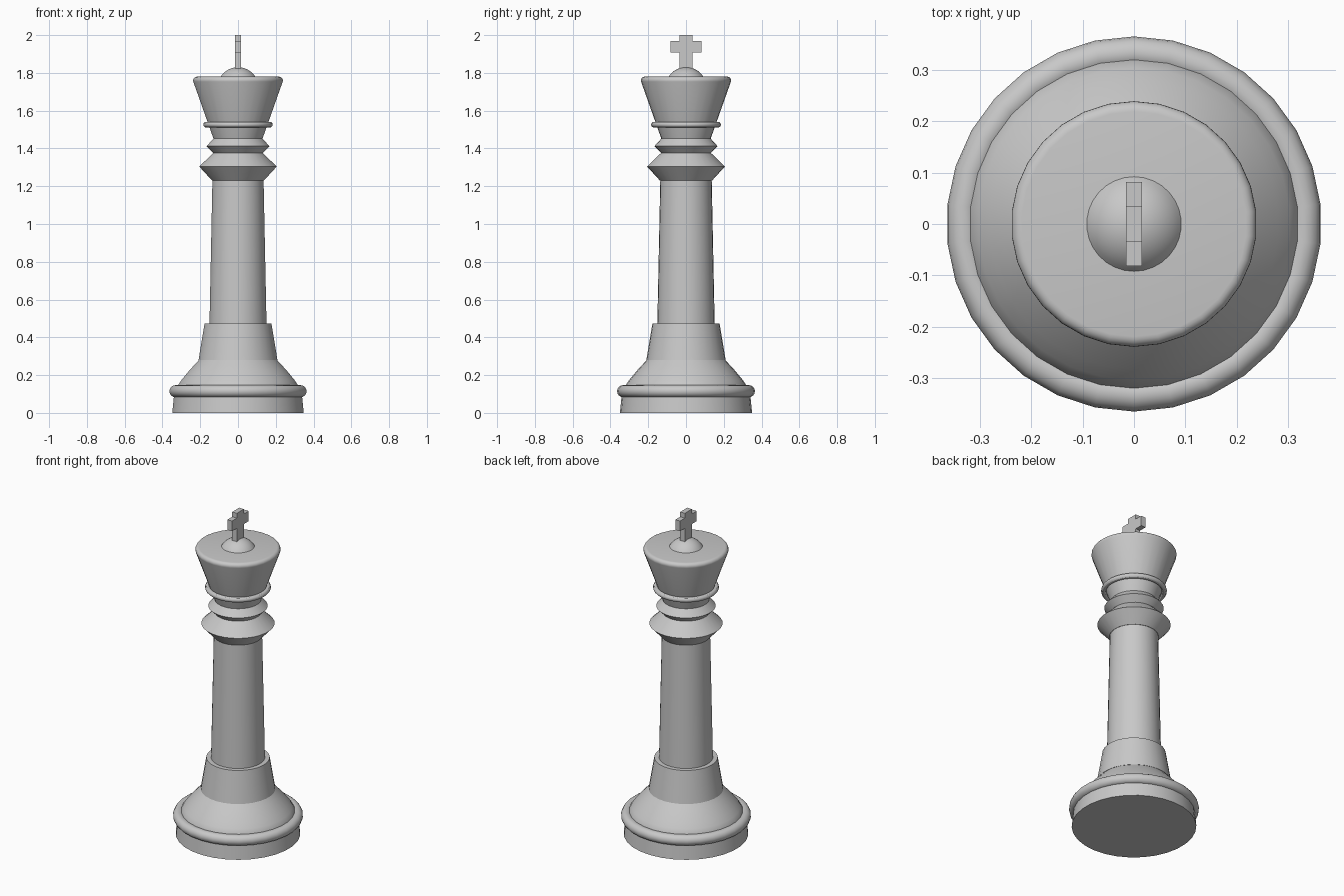
import bpy
import bmesh
from math import sin, cos, pi, radians, sqrt, asin

SIDES = 30

cube = bpy.data.objects.get("Cube")
if cube:
    bpy.data.objects.remove(cube, do_unlink=True)

# One plain grey for the whole piece
grey = bpy.data.materials.new("plain grey")
grey.use_nodes = True
COLOUR = (0.58, 0.58, 0.58, 1)
grey.diffuse_color = COLOUR
grey.node_tree.nodes["Principled BSDF"].inputs["Base Color"].default_value = COLOUR


def finish(name, bm, smooth=True):
    bmesh.ops.recalc_face_normals(bm, faces=bm.faces)
    mesh = bpy.data.meshes.new(name)
    bm.to_mesh(mesh)
    bm.free()
    mesh.materials.append(grey)
    obj = bpy.data.objects.new(name, mesh)
    bpy.context.collection.objects.link(obj)
    if smooth:
        bpy.ops.object.select_all(action='DESELECT')
        obj.select_set(True)
        bpy.context.view_layer.objects.active = obj
        bpy.ops.object.shade_smooth_by_angle(angle=radians(30))
    return obj


def lathe(name, profile, closed=False):
    """Turn (radius, height) points round z; cap the ends unless closed."""
    bm = bmesh.new()
    rings = []
    for r, z in profile:
        angles = [pi / 2 + 2 * pi * i / SIDES for i in range(SIDES)]
        rings.append([bm.verts.new((r * cos(a), r * sin(a), z)) for a in angles])
    pairs = list(zip(rings, rings[1:]))
    if closed:
        pairs.append((rings[-1], rings[0]))
    else:
        bm.faces.new(rings[0])
        bm.faces.new(rings[-1])
    for low, high in pairs:
        for i in range(SIDES):
            j = (i + 1) % SIDES
            bm.faces.new((low[i], low[j], high[j], high[i]))
    return finish(name, bm)


def ring(name, major, minor, z, steps=16):
    turn = [2 * pi * i / steps for i in range(steps)]
    return lathe(name, [(major + minor * cos(a), z + minor * sin(a)) for a in turn], True)


# Foot
lathe("base_plinth", [(0.35, 0), (0.34, 0.1)])
ring("base_ring", 0.333, 0.032, 0.115)
lathe("base_dome", [(0.325, 0.12), (0.319, 0.147), (0.304, 0.17),
                    (0.282, 0.197), (0.257, 0.227), (0.232, 0.254), (0.205, 0.283)])
lathe("lower_collar", [(0.21, 0.28), (0.178, 0.473)])

# Column
lathe("shaft", [(0.152, 0.46), (0.136, 1.24)])

# Neck discs
lathe("large_neck_disc", [(0.138, 1.23), (0.206, 1.304), (0.13, 1.378)])
lathe("small_neck_disc", [(0.132, 1.376), (0.167, 1.412), (0.13, 1.453)])

# Flared head with a rounded rim
rim = [(0.219 + 0.02 * cos(a), 1.76 + 0.02 * sin(a))
       for a in (radians(-20 + 110 * i / 6) for i in range(7))]
lathe("head", [(0.13, 1.45)] + rim)
ring("head_ring", 0.17, 0.015, 1.526, 12)

# Cap on the head
edge, rise = 0.0935, 0.052
ball = (edge ** 2 + rise ** 2) / (2 * rise)
start = asin((ball - rise) / ball)
arc = [start + (pi / 2 - 0.03 - start) * i / 8 for i in range(9)]
lathe("head_cap", [(ball * cos(a), 1.83 - ball + ball * sin(a)) for a in arc])

# Cross: one outline, mirrored left to right, given thickness along x
half = [(0.034, 1.81), (0.034, 1.907), (0.082, 1.907),
        (0.082, 1.97), (0.034, 1.97), (0.034, 2.0)]
outline = half + [(-y, z) for y, z in reversed(half)]
bm = bmesh.new()
face = bm.faces.new([bm.verts.new((-0.016, y, z)) for y, z in outline])
extruded = bmesh.ops.extrude_face_region(bm, geom=[face], use_keep_orig=True)
moved = [v for v in extruded["geom"] if isinstance(v, bmesh.types.BMVert)]
bmesh.ops.translate(bm, verts=moved, vec=(0.032, 0, 0))
finish("cross", bm, smooth=False)
